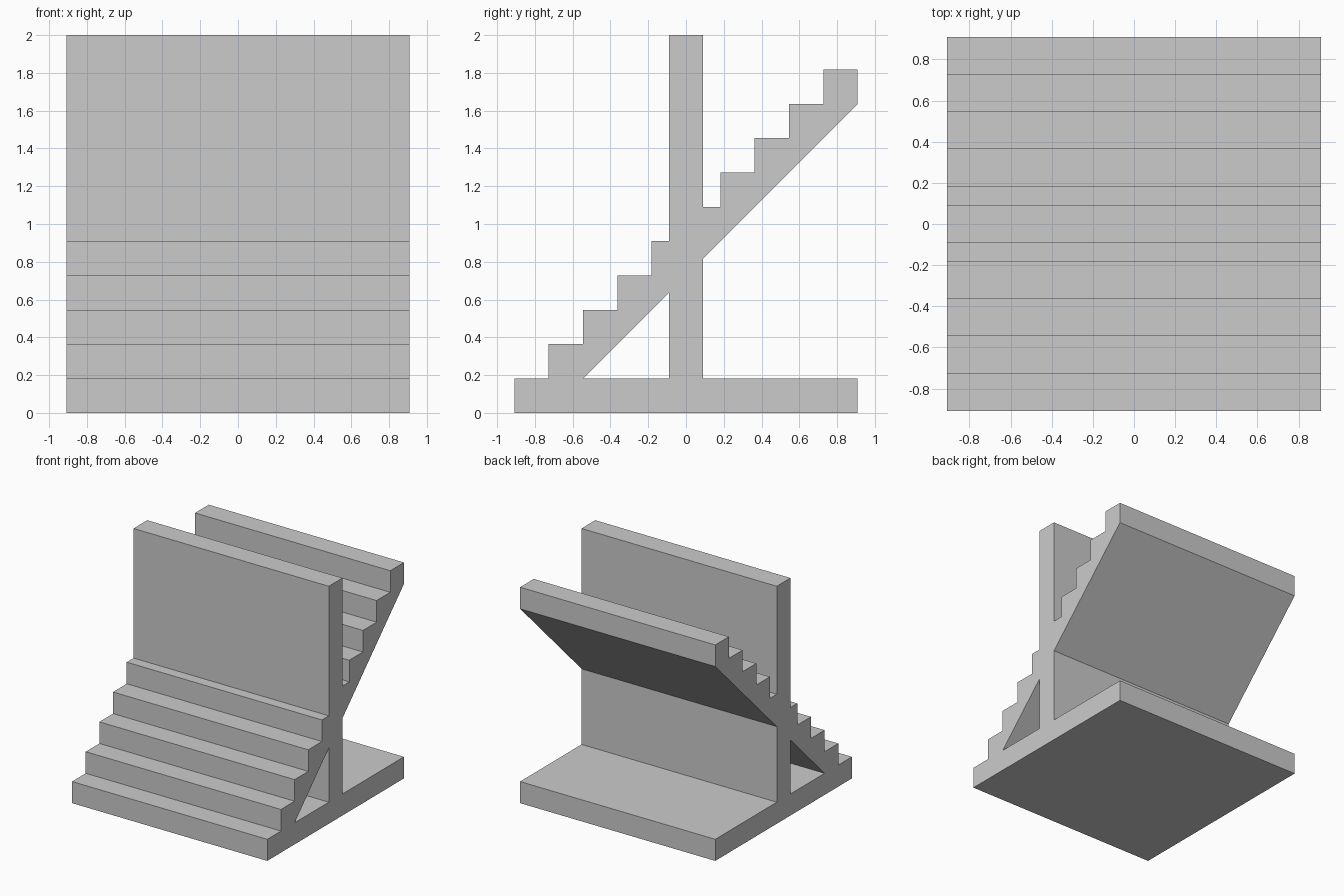
import bpy, bmesh
from mathutils import Matrix

if "Cube" in bpy.data.objects:
    bpy.data.objects.remove(bpy.data.objects["Cube"])

U = 2 / 11          # one step
HALF_WIDTH = 5 * U


def add_loop(curve, points):
    spline = curve.splines.new('POLY')
    spline.points.add(len(points) - 1)
    for p, (y, z) in zip(spline.points, points):
        p.co = (y * U, z * U, 0, 1)
    spline.use_cyclic_u = True


# Side profile in step units (y, z): base, wall back, sloped underside
outline = [(-5, 0), (5, 0), (5, 1), (0.5, 1), (0.5, 4.5), (5, 9), (5, 10)]
# Steps behind the wall
for k in range(4, 0, -1):
    outline += [(k, k + 6), (k, k + 5)]
# Wall
outline += [(0.5, 6), (0.5, 11), (-0.5, 11), (-0.5, 5)]
# Steps in front of the wall
for k in range(-1, -5, -1):
    outline += [(k, k + 6), (k, k + 5)]
outline.append((-5, 1))

# Triangular opening under the front steps
opening = [(-3, 1), (-0.5, 1), (-0.5, 3.5)]

curve = bpy.data.curves.new("stair_profile", 'CURVE')
curve.dimensions = '2D'
curve.fill_mode = 'BOTH'
curve.extrude = HALF_WIDTH
add_loop(curve, outline)
add_loop(curve, opening)
profile = bpy.data.objects.new("stair_profile", curve)
bpy.context.collection.objects.link(profile)

# Solid mesh: profile x, y, z become world y, z, x
bpy.context.view_layer.update()
mesh = bpy.data.meshes.new_from_object(
    profile.evaluated_get(bpy.context.evaluated_depsgraph_get()))
mesh.transform(Matrix(((0, 0, 1, 0), (1, 0, 0, 0), (0, 1, 0, 0), (0, 0, 0, 1))))
bpy.data.objects.remove(profile)

bm = bmesh.new()
bm.from_mesh(mesh)
bmesh.ops.remove_doubles(bm, verts=bm.verts, dist=1e-4)
bmesh.ops.recalc_face_normals(bm, faces=bm.faces)
for f in bm.faces:
    f.smooth = False
bm.to_mesh(mesh)
bm.free()

mesh.name = "stairs_through_wall"
stairs = bpy.data.objects.new("stairs_through_wall", mesh)
bpy.context.collection.objects.link(stairs)
